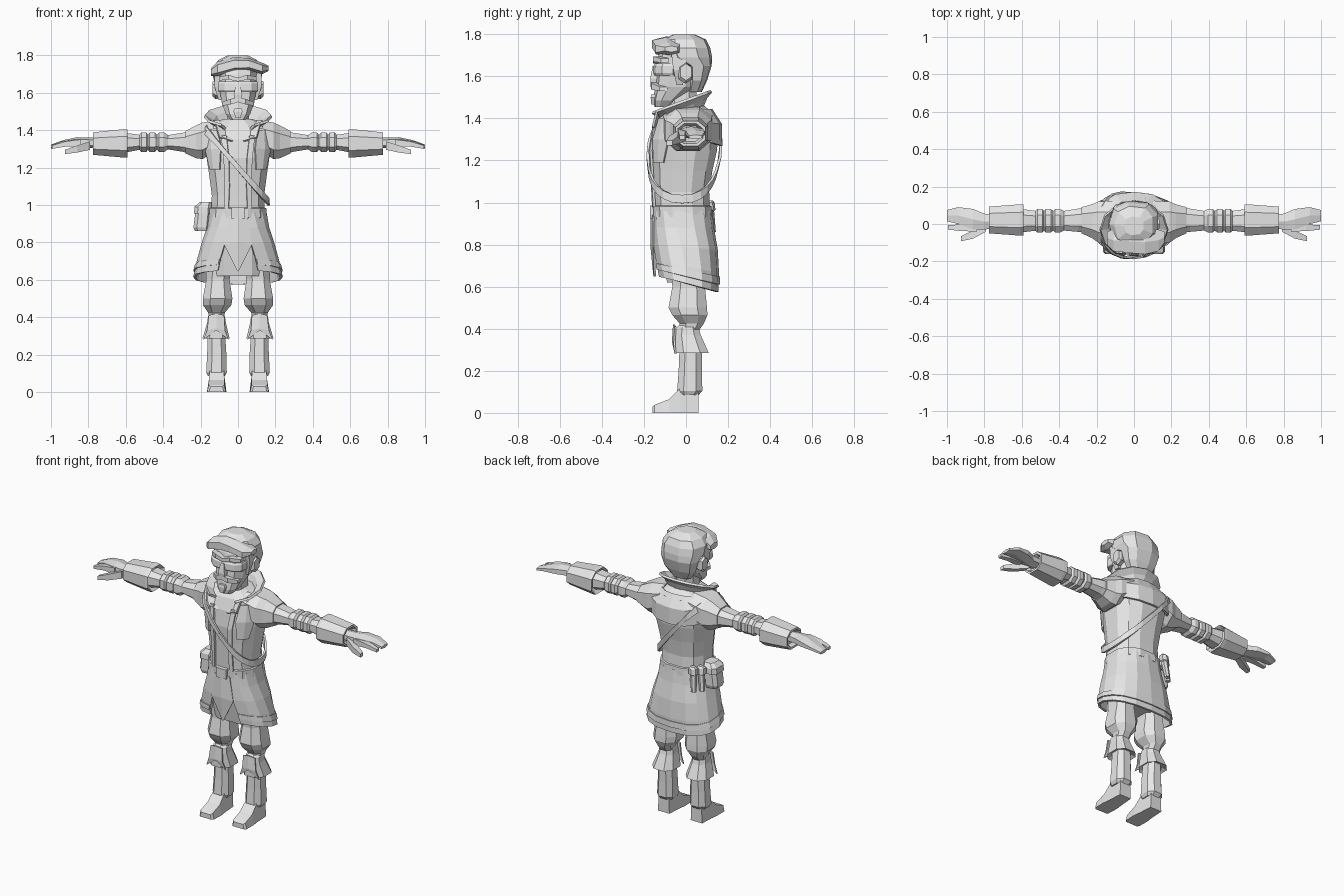
import bpy, bmesh, math
from mathutils import Vector

GREY = bpy.data.materials.new("plain_grey")
GREY.diffuse_color = (0.8, 0.8, 0.8, 1)


def finish(name, bm, mirror=False, thick=0):
    bmesh.ops.recalc_face_normals(bm, faces=bm.faces)
    me = bpy.data.meshes.new(name)
    bm.to_mesh(me)
    bm.free()
    me.materials.append(GREY)
    ob = bpy.data.objects.new(name, me)
    bpy.context.collection.objects.link(ob)
    if thick:
        s = ob.modifiers.new("thickness", 'SOLIDIFY')
        s.thickness = thick
        s.offset = 0
    if mirror:
        ob.modifiers.new("mirror", 'MIRROR').use_clip = False
    return ob


def skin(name, rows, closed=True, caps=True, mirror=False, thick=0):
    """Join rows of points into a faceted surface."""
    bm = bmesh.new()
    vs = [[bm.verts.new(p) for p in r] for r in rows]
    n = len(rows[0])
    for a, b in zip(vs, vs[1:]):
        for i in range(n if closed else n - 1):
            j = (i + 1) % n
            bm.faces.new((a[i], a[j], b[j], b[i]))
    if closed and caps:
        bm.faces.new(vs[0])
        bm.faces.new(vs[-1])
    return finish(name, bm, mirror, thick)


def ring(axis, s, n=8, power=0.8):
    """Rounded section (position, a0, a1, b0, b1) across an axis."""
    p, a0, a1, b0, b1 = s
    ang = [(i + 0.5) * 2 * math.pi / n for i in range(n)]
    c = [math.copysign(abs(math.cos(t)) ** power, math.cos(t)) for t in ang]
    d = [math.copysign(abs(math.sin(t)) ** power, math.sin(t)) for t in ang]
    mc, md = max(c), max(d)
    pts = []
    for u, v in zip(c, d):
        a = (a0 + a1) / 2 + (a1 - a0) / 2 * u / mc
        b = (b0 + b1) / 2 + (b1 - b0) / 2 * v / md
        pts.append({'x': (p, a, b), 'y': (a, p, b), 'z': (a, b, p)}[axis])
    return pts


def loft(name, axis, sections, n=8, mirror=False, power=0.8):
    return skin(name, [ring(axis, s, n, power) for s in sections], mirror=mirror)


def sym(rows):
    return [(z, -x, x, y0, y1) for z, x, y0, y1 in rows]


# Body profiles: height, half width, front, back
TORSO = [(0.93, .145, -.145, .115), (1.05, .14, -.15, .11), (1.15, .153, -.155, .125),
         (1.25, .168, -.163, .148), (1.35, .185, -.152, .155), (1.42, .165, -.125, .135),
         (1.46, .075, -.09, .085)]
SKIRT = [(0.58, .236, -.128, .147), (0.68, .215, -.142, .15), (0.8, .185, -.155, .143),
         (0.9, .155, -.153, .122), (0.96, .148, -.15, .118)]


def surf(prof, deg, z, off=0.0):
    """Point on a body profile; 0 degrees is the front, 90 is +x."""
    z = min(max(z, prof[0][0]), prof[-1][0])
    for a, b in zip(prof, prof[1:]):
        if z <= b[0]:
            break
    f = (z - a[0]) / (b[0] - a[0])
    _, hx, y0, y1 = [p + (q - p) * f for p, q in zip(a, b)]
    t = math.radians(deg)
    s, c = math.sin(t), -math.cos(t)
    return Vector((math.copysign(abs(s) ** .8, s) * (hx + off),
                   (y0 + y1) / 2 + math.copysign(abs(c) ** .8, c) * ((y1 - y0) / 2 + off), z))


# Torso and pelvis
skin("coat_body", [[surf(TORSO, i * 30 + 15, r[0], .004) for i in range(12)] for r in TORSO])
loft("pelvis", 'z', sym([(.62, .15, -.09, .1), (.8, .15, -.12, .11), (.94, .14, -.13, .11)]))

# Coat skirt, open at the front, with a lower hem at the back
def skirt_row(z, gap, off=0.0, tilt=0.0):
    row = [surf(SKIRT, gap + (360 - 2 * gap) * i / 14, z, off) for i in range(15)]
    for p in row:
        p.z += .02 * tilt - p.y * .27 * tilt
    return row

skin("coat_skirt", [skirt_row(.96, 3), skirt_row(.88, 10), skirt_row(.78, 16, 0, .3),
                    skirt_row(.68, 20, 0, .7), skirt_row(.595, 22, 0, 1)], closed=False, thick=.014)
skin("hem_band", [skirt_row(.665, 21, .008, .8), skirt_row(.63, 21, .01, .9)], closed=False, thick=.008)

# Pointed front cloth
skin("front_cloth", [[(-.05, -.153, .94), (0, -.163, .94), (.05, -.153, .94)],
                     [(-.075, -.152, .79), (0, -.165, .8), (.075, -.152, .79)],
                     [(-.004, -.148, .65), (0, -.15, .648), (.004, -.148, .65)]],
     closed=False, thick=.01)

# Belt and buckle
skin("belt", [[surf(TORSO, i * 30 + 15, z, o) for i in range(12)]
              for z, o in ((.93, .004), (.932, .013), (.982, .013), (.985, .004))])
loft("belt_buckle", 'y', [(-.172, -.035, .035, .925, .985), (-.15, -.035, .035, .925, .985)], 4)

# Front coat edges and chest panels
skin("coat_edge", [[surf(TORSO, d + w, z, .012) for w in (0, 9)]
                   for z, d in ((1.37, 14), (1.25, 11), (1.1, 12), (.98, 14))],
     closed=False, mirror=True, thick=.012)
skin("chest_panel", [[surf(TORSO, d, z, .01) for d in ds]
                     for z, ds in ((1.4, (30, 45, 62)), (1.3, (24, 45, 66)), (1.19, (30, 45, 58)))],
     closed=False, mirror=True, thick=.01)

# Cape over the upper back
skin("back_cape", [[surf(TORSO, 80 + i * 25, 1.44 + (z - 1.44) * (.7 + .3 * math.sin(math.pi * i / 8)), o)
                    for i in range(9)] for z, o in ((1.44, .01), (1.37, .016), (1.27, .016))],
     closed=False, thick=.014)

# Shoulder strap: tilted loop around the torso
strap = []
for i in range(25):
    lo, hi = .95, 1.44
    for _ in range(25):
        z = (lo + hi) / 2
        if z < 1.2 - 1.3 * surf(TORSO, i * 15, z).x:
            lo = z
        else:
            hi = z
    strap.append([surf(TORSO, i * 15, z + h, .022) for h in (-.02, .02)])
skin("shoulder_strap", strap, closed=False, thick=.012)

# Standing collar
def collar_row(rx, ry, cy, z, lift):
    return [(rx * math.sin(a), cy + ry * math.cos(a), z + lift * math.cos(a))
            for a in (math.radians(150 * (i / 5 - 1)) for i in range(11))]

skin("collar", [collar_row(.105, .09, -.02, 1.395, .045), collar_row(.135, .12, -.025, 1.45, .05),
                collar_row(.18, .15, -.03, 1.475, .055)], closed=False, thick=.014)
skin("lapel", [[(.05, -.12, 1.38), (.12, -.14, 1.43)], [(.03, -.157, 1.34), (.10, -.157, 1.36)]],
     closed=False, mirror=True, thick=.012)

# Neck and head
loft("neck", 'z', sym([(1.36, .075, -.11, .06), (1.43, .06, -.09, .05), (1.54, .06, -.09, .05)]))
loft("head", 'z', sym([(1.455, .04, -.15, -.07), (1.485, .065, -.155, -.03), (1.55, .088, -.148, .06),
                       (1.63, .1, -.142, .09), (1.7, .1, -.13, .1), (1.76, .085, -.11, .08)]), 10)
loft("hair", 'z', sym([(1.525, .06, 0, .075), (1.58, .1, .005, .1), (1.65, .118, -.01, .122),
                       (1.69, .128, -.10, .124), (1.735, .128, -.12, .115), (1.775, .1, -.11, .095),
                       (1.8, .05, -.06, .04)]), 9)
loft("hair_fringe", 'x', [(-.145, -.11, -.04, 1.69, 1.73), (-.11, -.145, -.03, 1.69, 1.765),
                          (-.02, -.155, -.03, 1.715, 1.79), (.06, -.162, -.03, 1.72, 1.785),
                          (.13, -.145, -.03, 1.7, 1.76), (.162, -.10, -.04, 1.715, 1.745)], 6)
loft("sideburn", 'z', [(1.56, .088, .104, -.045, -.015), (1.63, .098, .125, -.06, .0),
                       (1.71, .09, .125, -.07, .0)], 4, True)
loft("ear", 'x', [(.085, -.04, .02, 1.575, 1.65), (.12, -.035, .03, 1.565, 1.665),
                  (.135, -.025, .025, 1.58, 1.66)], 6, True)

# Face: eye band, brow, nose, moustache and beard tuft
loft("eye_band", 'z', sym([(1.605, .103, -.152, -.02), (1.615, .108, -.157, -.02),
                           (1.65, .108, -.155, -.02), (1.66, .104, -.147, -.02)]), 10)
loft("brow", 'x', [(0, -.158, -.12, 1.66, 1.68), (.05, -.157, -.11, 1.67, 1.695),
                   (.1, -.12, -.08, 1.665, 1.685)], 4, True)
loft("nose", 'z', sym([(1.57, .02, -.168, -.12), (1.59, .023, -.17, -.12), (1.65, .01, -.158, -.12)]), 4)
loft("moustache", 'x', [(0, -.168, -.13, 1.55, 1.572), (.04, -.165, -.12, 1.537, 1.567),
                        (.085, -.125, -.09, 1.53, 1.55)], 4, True)
loft("beard_tuft", 'z', sym([(1.465, .012, -.165, -.13), (1.5, .025, -.168, -.13),
                             (1.515, .018, -.164, -.13)]), 4)

# Sleeves with elbow folds, shoulders and cuffs
loft("shoulder", 'x', [(.10, -.11, .125, 1.3, 1.455), (.19, -.1, .12, 1.245, 1.44),
                       (.225, -.075, .105, 1.25, 1.425), (.28, -.05, .09, 1.275, 1.395)], 8, True)
arm = [(.2, -.05, .09, 1.26, 1.40), (.3, -.042, .082, 1.285, 1.385), (.375, -.035, .07, 1.297, 1.373)]
for x in (.41, .46, .505):
    arm += [(x - .015, -.045, .08, 1.282, 1.388), (x + .012, -.045, .08, 1.282, 1.388),
            (x + .022, -.036, .07, 1.295, 1.375)]
arm += [(.6, -.045, .08, 1.28, 1.385)]
loft("sleeve", 'x', arm, 8, True)
loft("cuff", 'x', [(.62, -.04, .08, 1.285, 1.38), (.59, -.06, .105, 1.255, 1.402),
                   (.61, -.062, .105, 1.253, 1.405), (.775, -.05, .093, 1.268, 1.388),
                   (.775, -.04, .08, 1.28, 1.375), (.75, -.03, .07, 1.29, 1.365)], 8, True)

# Hands: palm with joined fingers, first finger, thumb
loft("hand", 'x', [(.74, -.02, .05, 1.305, 1.36), (.8, -.03, .055, 1.305, 1.36), (.86, -.03, .08, 1.31, 1.362),
                   (.94, .0, .09, 1.315, 1.345), (1.0, .015, .075, 1.302, 1.322)], 6, True)
loft("first_finger", 'x', [(.84, -.04, .005, 1.31, 1.35), (.92, -.038, -.003, 1.312, 1.34),
                           (.995, -.03, -.005, 1.3, 1.318)], 4, True)
loft("thumb", 'x', [(.79, -.04, .0, 1.295, 1.34), (.86, -.078, -.035, 1.28, 1.318),
                    (.925, -.092, -.065, 1.272, 1.295)], 4, True)

# Legs: baggy trousers, flared boot cuffs, boot shafts and shoes
loft("trouser", 'z', [(.70, .03, .17, -.07, .09), (.6, .045, .17, -.065, .09), (.5, .03, .188, -.083, .1),
                      (.465, .035, .188, -.065, .102), (.425, .07, .16, -.03, .085),
                      (.39, .075, .155, -.03, .06)], 8, True)
loft("boot_cuff", 'z', [(.42, .08, .15, -.03, .055), (.405, .07, .16, -.045, .06), (.37, .065, .165, -.052, .07),
                        (.285, .045, .19, -.052, .108), (.3, .065, .165, -.03, .08)], 8, True)
skin("knee_flap", [[(.075, -.05, .41), (.115, -.058, .42), (.155, -.05, .41)],
                   [(.07, -.055, .33), (.115, -.063, .34), (.165, -.055, .33)],
                   [(.05, -.05, .28), (.115, -.058, .33), (.185, -.05, .28)]],
     closed=False, mirror=True, thick=.008)
loft("boot_shaft", 'z', [(.33, .07, .16, -.03, .075), (.2, .062, .165, -.035, .075),
                         (.105, .06, .17, -.042, .078), (.085, .07, .16, -.03, .06)], 8, True)
skin("shoe", [[(x0, y, 0), (x1, y, 0), (x1 - i, y, h), (x0 + i, y, h)] for y, x0, x1, h, i in
              ((.06, .075, .155, .115, .005), (-.03, .068, .16, .115, .008),
               (-.08, .062, .166, .065, .01), (-.15, .065, .165, .038, .008),
               (-.16, .075, .155, .03, .008))], mirror=True)

# Hip pouch with flap, and small tubes on the belt
loft("pouch", 'z', [(.86, -.23, -.155, -.055, .035), (.88, -.238, -.15, -.062, .042),
                    (.985, -.225, -.14, -.062, .042)], 8, power=.6)
loft("pouch_flap", 'z', [(.955, -.236, -.14, -.07, .05), (.99, -.232, -.14, -.068, .048),
                         (1.015, -.205, -.14, -.05, .03)], 8, power=.6)
for i, (x, y) in enumerate(((-.158, .072), (-.125, .108))):
    loft(f"belt_tube_{i + 1}", 'z', [(z, x - r - d, x + r - d, y - r + d, y + r + d) for z, r, d in
                                    ((.86, .014, .02), (.96, .018, .008), (.965, .024, .008),
                                     (1.0, .024, .004), (1.01, .014, .004))], 6)
